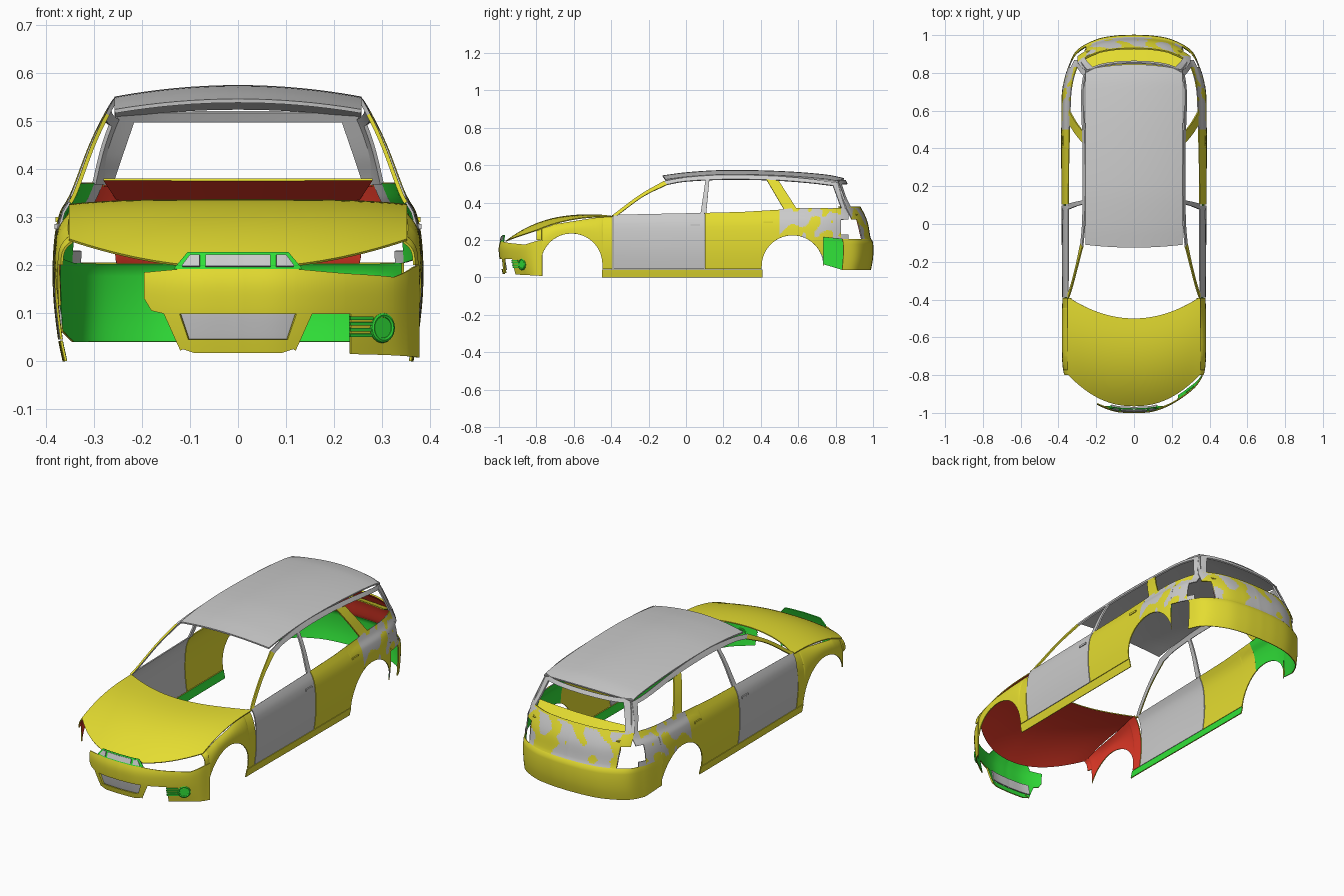
import bpy, math
from mathutils import Vector, noise

if "Cube" in bpy.data.objects:
    bpy.data.objects.remove(bpy.data.objects["Cube"])

def mat(name, c):
    m = bpy.data.materials.new(name)
    m.diffuse_color = (*c, 1)
    m.use_nodes = True
    m.node_tree.nodes["Principled BSDF"].inputs["Base Color"].default_value = m.diffuse_color
    return m

Y = mat("yellow", (.78, .72, .03))
R = mat("red", (.75, .04, .02))
G = mat("green", (.03, .75, .04))
W = mat("grey", (.8, .8, .8))

def lin(p, t):
    for (a, u), (b, v) in zip(p, p[1:]):
        if t <= b:
            return u + (v - u) * max(0, (t - a) / (b - a))
    return p[-1][1]

def curve(p, t):
    # smooth interpolation through (t, value) points
    n = len(p)
    t = min(max(t, p[0][0]), p[-1][0])
    i = max(k for k in range(n - 1) if p[k][0] <= t)
    def slope(k):
        a, b = p[max(k - 1, 0)], p[min(k + 1, n - 1)]
        return (b[1] - a[1]) / (b[0] - a[0])
    h = p[i + 1][0] - p[i][0]
    u = (t - p[i][0]) / h
    return ((2*u**3 - 3*u*u + 1) * p[i][1] + (u**3 - 2*u*u + u) * h * slope(i)
            + (3*u*u - 2*u**3) * p[i + 1][1] + (u**3 - u*u) * h * slope(i + 1))

# body surfaces: side(y, z), front(s, z), rear(s, z)
PLAN = [(-.85, .345), (-.78, .374), (-.6, .383), (-.4, .38), (0, .383), (.4, .385),
        (.65, .384), (.75, .373), (.84, .345), (.92, .30)]
INSET = [(0, .02), (.05, .01), (.15, 0), (.25, .003), (.31, .015), (.345, .035),
         (.46, .08), (.545, .125), (.57, .15)]
NOSE = [(0, -1), (.1, -.992), (.2, -.953), (.3, -.885), (.35, -.83), (.377, -.77)]
TAIL = [(0, 1), (.1, .995), (.2, .975), (.3, .92), (.345, .84), (.375, .735)]
NOSE_IN = [(0, .025), (.06, .01), (.12, 0), (.17, 0), (.23, .02)]
TAIL_IN = [(0, .02), (.1, 0), (.19, 0), (.21, .012), (.3, .03), (.375, .065), (.43, .1), (.52, .145)]

def side(y, z):
    return Vector((curve(PLAN, y) - curve(INSET, z), y, z))

def end(plan, inset, sign):
    def f(s, z):
        a = abs(s)
        x = curve([(i, p[0]) for i, p in enumerate(plan)], a)
        y = curve([(i, p[1]) for i, p in enumerate(plan)], a)
        return Vector((math.copysign(x, s), y - sign * curve(inset, z) * (1 - max(0, a - 3) / 2), z))
    return f

front, rear = end(NOSE, NOSE_IN, -1), end(TAIL, TAIL_IN, 1)

def grid(name, rows, mats, mirror=False, mottle=False, thick=.005):
    # sheet from rows of points, thickened inwards; last material is the inside
    n = len(rows[0])
    vs = [p for r in rows for p in r]
    fs = [(i*n + j, i*n + j + 1, (i+1)*n + j + 1, (i+1)*n + j)
          for i in range(len(rows) - 1) for j in range(n - 1)]
    me = bpy.data.meshes.new(name)
    me.from_pydata(vs, [], fs)
    c = sum(vs, Vector()) / len(vs)
    ref = Vector((0, c.y * .7, min(.2, c.z - .15)))
    if sum(f.normal.dot(f.center - ref) * f.area for f in me.polygons) < 0:
        me.flip_normals()
    for m in mats:
        me.materials.append(m)
    if mottle:
        for f in me.polygons:
            f.material_index = int(noise.noise(f.center * 14) > .05)
    ob = bpy.data.objects.new(name, me)
    bpy.context.collection.objects.link(ob)
    so = ob.modifiers.new("thickness", 'SOLIDIFY')
    so.thickness, so.offset = thick, -1
    so.material_offset = 2 if mottle else len(mats) - 1
    if mirror:
        ob.modifiers.new("mirror", 'MIRROR').use_mirror_merge = False
    return ob

def panel(name, lo, hi, mp, mats, mirror=False, n=40, m=12, tuck=0, **k):
    # sheet between a lower and an upper edge, both functions of the first coordinate
    a, b = lo[0][0], lo[-1][0]
    ts = sorted({round(a + (b - a) * i / n, 5) for i in range(n + 1)}
                | {round(p[0], 5) for p in lo + hi if a <= p[0] <= b})
    rows = []
    for t in ts:
        l, h = lin(lo, t), lin(hi, t)
        rows.append([mp(t, l + (h - l) * j / m) - Vector((tuck * (j / m) ** 4, 0, 0)) for j in range(m + 1)])
    return grid(name, rows, mats, mirror, **k)

def ribbon(name, A, B, mp, mats, mirror=True, n=24):
    # strip between two smooth lines on a body surface
    def at(P, t):
        return [curve([(i, p[c]) for i, p in enumerate(P)], t) for c in (0, 1)]
    rows = []
    for i in range(n + 1):
        t = (len(A) - 1) * i / n
        a, b = at(A, t), at(B, t)
        rows.append([mp(*[a[c] + (b[c] - a[c]) * j / 3 for c in (0, 1)]) for j in range(4)])
    return grid(name, rows, mats, mirror, thick=.008)

def arc(cy, cz, r, a0, a1, n=18):
    return [(cy + r * math.cos(math.radians(a0 + (a1 - a0) * i / n)),
             cz + r * math.sin(math.radians(a0 + (a1 - a0) * i / n))) for i in range(n + 1)]

# hood
rows = []
for i in range(25):
    v = i / 24
    row = []
    for j in range(33):
        u = j / 16 - 1
        yf, yb = -.965 + .17 * abs(u) ** 2.2, -.5 + .115 * u * u
        zf, zb = .195 + .06 * u * u, .337 - .01 * u ** 4
        row.append(Vector((.352 * u, yf + (yb - yf) * v, zf + (zb - zf) * (1 - (1 - v) ** 2.5))))
    rows.append(row)
grid("hood", rows, [Y, R])

# roof with rear spoiler lip
TOP = [(-.13, .545), (0, .562), (.2, .574), (.5, .569), (.75, .55), (.85, .53)]
rows = []
for i in range(31):
    row = []
    for j in range(17):
        u = j / 8 - 1
        y0, y1 = -.125 + .015 * u * u, .845 - .03 * u * u
        y = y0 + (y1 - y0) * i / 30
        row.append(Vector((.257 * u, y, curve(TOP, y) - .024 * u * u)))
    rows.append(row)
grid("roof", rows, [W], thick=.008)

# side panels
panel("front_fender", [(-.8, .2), (-.772, .2)] + arc(-.612, .07, .165, 164, 0) + [(-.446, .045), (-.392, .045)],
      [(-.8, .25), (-.7, .285), (-.5, .317), (-.392, .33)], side, [Y, R], True, tuck=.02)
panel("front_door", [(-.388, .045), (.098, .045)], [(-.388, .335), (.098, .345)], side, [W], True)
panel("rear_door", [(.102, .045), (.404, .045)] + arc(.57, .06, .165, 180, 115),
      [(.102, .345), (.3, .35), (.5, .362)], side, [Y], True)
panel("rear_quarter", arc(.57, .06, .165, 115, 0) + [(.736, .215), (.83, .205)],
      [(.5, .362), (.56, .37), (.83, .372)], side, [W, Y, G, G], True, mottle=True, n=60, m=24)
panel("tail_lamp_upper_surround", [(.83, .31), (.868, .31)], [(.83, .372), (.868, .372)], side, [W], True, n=4)
panel("tail_lamp_lower_surround", [(.83, .205), (.868, .205)], [(.83, .23), (.868, .23)], side, [W], True, n=4)
panel("sill", [(-.45, 0), (.408, 0)], [(-.45, .042), (.408, .042)], side, [Y, G], True)

# pillars and side rails
top = [(-.395, .332), (-.25, .44), (-.12, .515), (0, .535), (.2, .548), (.45, .543), (.65, .528), (.82, .505)]
low = [(-.368, .332), (-.23, .433), (-.1, .498), (0, .515), (.2, .525), (.45, .522), (.65, .508), (.8, .49)]
ribbon("a_pillar", top[:3], low[:3], side, [Y, W])
ribbon("roof_side_rail", top[2:], low[2:], side, [W])
ribbon("b_pillar", [(.078, .343), (.105, .525)], [(.108, .343), (.125, .525)], side, [W])
ribbon("c_pillar", [(.43, .525), (.525, .362)], [(.495, .518), (.59, .37)], side, [Y])
ribbon("d_pillar", [(.785, .497), (.832, .37)], [(.818, .505), (.868, .37)], side, [W])

# tailgate with open rear window, inner shelf
panel("tailgate", [(-3, .31), (-2.56, .31), (-2.5, .205), (2.5, .205), (2.56, .31), (3, .31)],
      [(-3, .372), (3, .372)], rear, [W, Y, R, R], n=80, m=20, mottle=True)
ribbon("rear_window_side", [(3, .37), (2.5, .51)], [(2.6, .37), (2.15, .51)], rear, [W])
ribbon("rear_window_header", [(-2.5, .5), (2.5, .5)], [(-2.5, .52), (2.5, .52)], rear, [W], False)
ribbon("rear_window_sill", [(-2.8, .366), (2.8, .366)], [(-2.7, .38), (2.7, .38)], rear, [Y, R], False)
grid("parcel_shelf", [[Vector(((.28 - .03 * v) * (j / 6 - 1), .835 + .1 * v - .02 * (j / 6 - 1) ** 2, .38 - .045 * v))
                       for j in range(13)] for v in (0, .33, .67, 1)], [Y, R])

# rear bumper, cut short on the right
panel("rear_bumper", [(-5, .07), (-4, .04), (4, .04)], [(-5, .215), (-4, .205), (4, .205)], rear, [Y, G], n=60)

# front bumper, broken off on the left
panel("front_bumper", [(-1.95, .13), (-1.8, .105), (-1.5, .098), (5, .098)],
      [(-1.95, .185), (-1.2, .192), (1.2, .192), (2.2, .183), (3.4, .175), (4.5, .195), (5, .2)],
      front, [Y, G], n=60)
panel("front_bumper_corner", [(2.33, .015), (5, .008)], [(2.33, .098), (5, .098)], front, [Y, G])
panel("front_lip", [(-1.15, .025), (-.9, .017), (.9, .017), (1.2, .027)],
      [(-1.15, .045), (1.2, .045)], front, [Y, G])
for s, nm in ((-1, "left"), (1, "right")):
    ribbon("intake_strut_" + nm, [(s * 1.55, .1), (s * 1.2, .022)], [(s * 1.22, .1), (s * 1.0, .035)],
           front, [Y, G], False)
panel("intake_grille", [(-1.2, .04), (1.2, .04)], [(-1.2, .098), (1.2, .098)],
      lambda s, z: front(s, z) + Vector((0, .012, 0)), [W])

# upper grille
def ahead(s, z):
    return front(s, z) - Vector((0, .005, 0))
panel("grille_frame", [(-1.32, .192), (1.32, .192)], [(-1.32, .195), (-1.05, .227), (1.05, .227), (1.32, .195)],
      front, [G])
panel("grille_centre", [(-.68, .198), (.68, .198)], [(-.68, .222), (.68, .222)], ahead, [W])
panel("grille_side", [(.8, .198), (1.16, .198)], [(.8, .222), (1.0, .222), (1.16, .201)], ahead, [W], True, n=8)

# fog lamp with slats
p = front(3, .07)
t = front(3.1, .07) - front(2.9, .07)
nrm = Vector((-t.y, t.x, 0)).normalized()
nrm = nrm if nrm.y < 0 else -nrm
rot = nrm.to_track_quat('Z', 'Y').to_euler()
bpy.ops.mesh.primitive_torus_add(major_radius=.026, minor_radius=.006, major_segments=28,
                                 minor_segments=8, location=p, rotation=rot)
bpy.context.object.name = "fog_lamp_ring"
bpy.context.object.data.materials.append(G)
bpy.ops.mesh.primitive_cylinder_add(vertices=28, radius=.025, depth=.006, location=p, rotation=rot)
bpy.context.object.name = "fog_lamp"
bpy.context.object.data.materials.append(G)
for i in range(4):
    z = .05 + .012 * i
    panel("fog_slat_%d" % i, [(2.32, z), (2.78, z)], [(2.32, z + .007), (2.78, z + .007)], ahead, [G], n=6, m=2)

# door handles
for nm, y, z, m in (("front", .05, .28, W), ("rear", .44, .295, Y)):
    for s in (-1, 1):
        q = side(y, z)
        bpy.ops.mesh.primitive_cube_add(size=1, location=(s * (q.x + .001), y, z))
        o = bpy.context.object
        o.name = nm + "_door_handle"
        o.scale = (.008, .05, .01)
        o.data.materials.append(m)

# bake thickness, then smooth while keeping sheet edges sharp
bpy.ops.object.select_all(action='SELECT')
bpy.context.view_layer.objects.active = bpy.context.selected_objects[0]
bpy.ops.object.convert(target='MESH')
bpy.ops.object.shade_smooth_by_angle(angle=math.radians(35))
